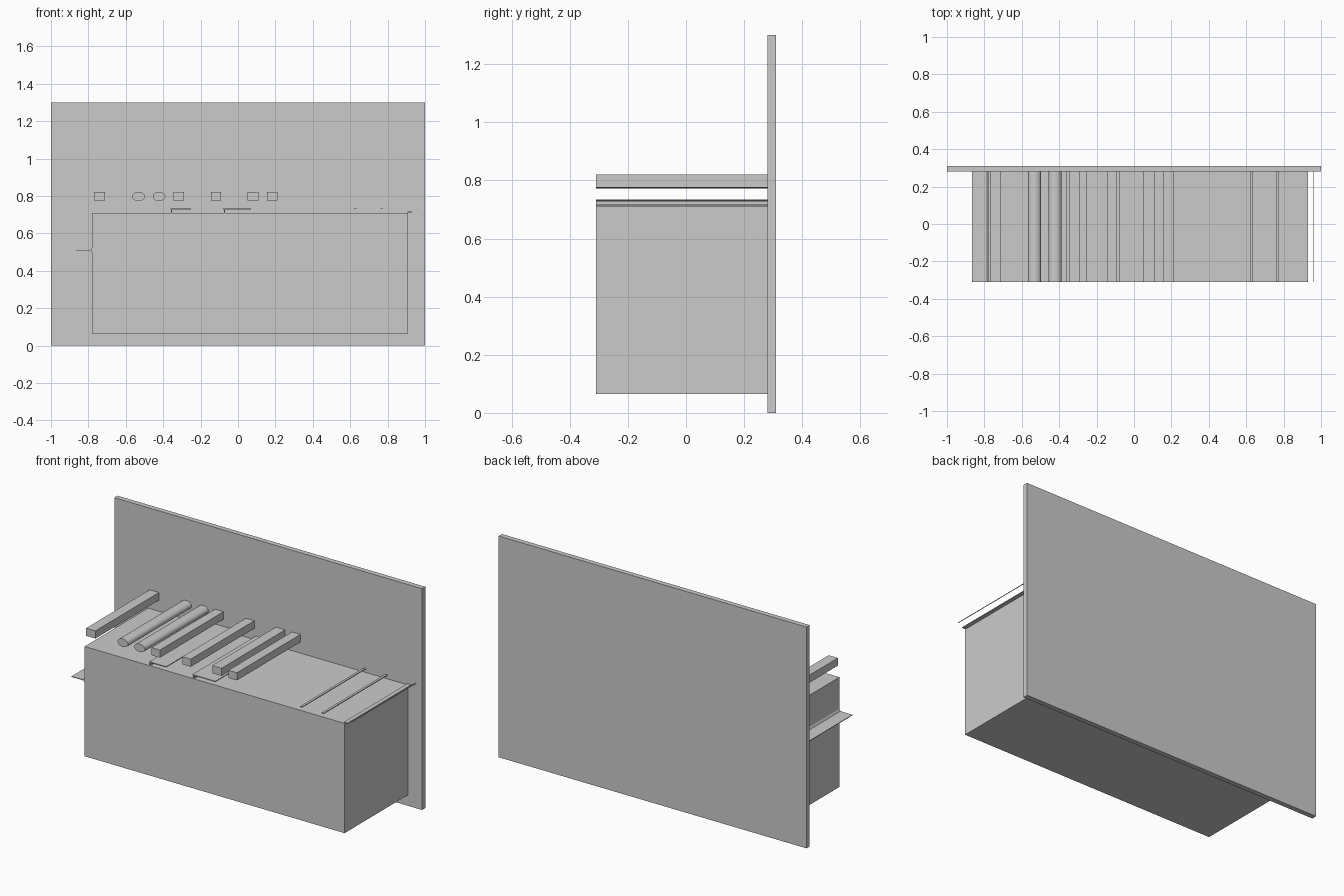
import bpy, bmesh, math

if "Cube" in bpy.data.objects:
    bpy.data.objects.remove(bpy.data.objects["Cube"])

FRONT, WALL, BACK = -0.31, 0.28, 0.31


def extrude_profile(name, pts, y0=FRONT, y1=WALL):
    """Extrude an x-z outline along y into a closed solid."""
    bm = bmesh.new()
    face = bm.faces.new([bm.verts.new((x, y0, z)) for x, z in pts])
    ext = bmesh.ops.extrude_face_region(bm, geom=[face])
    moved = [v for v in ext["geom"] if isinstance(v, bmesh.types.BMVert)]
    bmesh.ops.translate(bm, verts=moved, vec=(0, y1 - y0, 0))
    bmesh.ops.recalc_face_normals(bm, faces=bm.faces)
    mesh = bpy.data.meshes.new(name)
    bm.to_mesh(mesh)
    bm.free()
    obj = bpy.data.objects.new(name, mesh)
    bpy.context.collection.objects.link(obj)
    return obj


def bar(name, x0, x1, z0, z1, y0=FRONT, y1=WALL):
    return extrude_profile(name, [(x0, z0), (x1, z0), (x1, z1), (x0, z1)], y0, y1)


def rod(name, cx, cz, rx, rz, sides=24):
    angles = [2 * math.pi * i / sides for i in range(sides)]
    return extrude_profile(name, [(cx + rx * math.cos(a), cz + rz * math.sin(a)) for a in angles])


# Back panel and the large block in front of it
bar("back_panel", -1, 1, 0, 1.30, WALL, BACK)
bar("main_block", -0.78, 0.91, 0.065, 0.71)

# Thin pointed fin on the left side
extrude_profile("side_fin", [(-0.78, 0.495), (-0.78, 0.525), (-0.787, 0.512),
                             (-0.865, 0.512), (-0.865, 0.508), (-0.787, 0.508)])

# Plain rails above the block, two of them oval
for i, (x0, x1) in enumerate([(-0.77, -0.71), (-0.345, -0.29), (-0.145, -0.09),
                              (0.05, 0.11), (0.155, 0.21)]):
    bar(f"upper_rail_{i + 1}", x0, x1, 0.775, 0.82)
for i, x in enumerate((-0.532, -0.422)):
    rod(f"oval_rail_{i + 1}", x, 0.797, 0.034, 0.024)

# Low shelves just above the block, each with a thin support
for i, (x0, x1, xs) in enumerate([(-0.36, -0.25, -0.355), (-0.08, 0.07, -0.072)]):
    bar(f"low_shelf_{i + 1}", x0, x1, 0.728, 0.733)
    bar(f"shelf_support_{i + 1}", xs - 0.003, xs + 0.003, 0.71, 0.728)

# Slim strips towards the right end
for i, x in enumerate((0.628, 0.768)):
    bar(f"slim_strip_{i + 1}", x - 0.007, x + 0.007, 0.729, 0.734)
bar("edge_strip", 0.905, 0.93, 0.712, 0.717)
bar("edge_wire", 0.957, 0.960, 0.731, 0.734)
